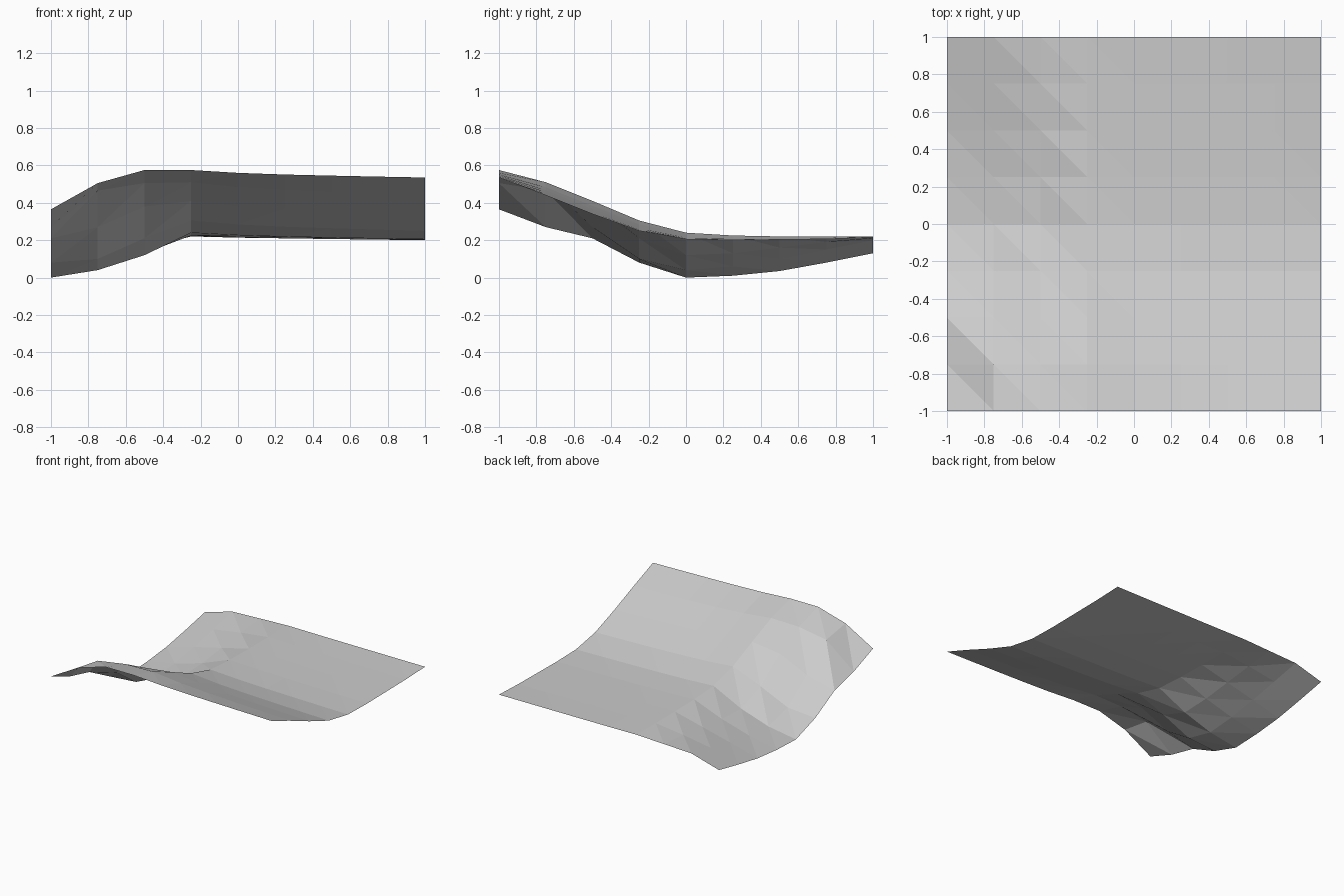
import bpy
import bmesh

default_cube = bpy.data.objects.get("Cube")
if default_cube:
    bpy.data.objects.remove(default_cube, do_unlink=True)

# Ground material
ground = bpy.data.materials.new("light grey ground")
ground.use_nodes = True
colour = (0.6, 0.6, 0.6, 1)
ground.diffuse_color = colour
shader = ground.node_tree.nodes["Principled BSDF"]
shader.inputs["Base Color"].default_value = colour
shader.inputs["Roughness"].default_value = 0.8

# Height profiles running front to back, in hundredths of a unit
bank_edge = [36.5, 27, 21, 8, 0, 1, 3.5, 8, 13]
lower_bank = [50.5, 46.5, 27, 10, 4, 6, 10, 15, 20]
upper_bank = [57.5, 50.5, 38, 21, 12, 13, 16, 19, 21]
ridge = [57.5, 51, 41, 30.5, 24, 22.5, 22, 22, 22]
plain_edge = [53.5, 44, 34, 25, 20.5, 20, 20.3, 20.6, 21.5]

# The plain eases from the ridge down to its far edge
columns = [bank_edge, lower_bank, upper_bank, ridge]
for ease in (0.62, 0.4, 0.25, 0.12, 0):
    columns.append([far + (near - far) * ease
                    for near, far in zip(ridge, plain_edge)])

# Terrain sheet, with every cell split along the same diagonal
step = 0.25
bm = bmesh.new()
grid = [[bm.verts.new((i * step - 1, j * step - 1, height / 100))
         for j, height in enumerate(column)]
        for i, column in enumerate(columns)]
for left, right in zip(grid, grid[1:]):
    for j in range(len(left) - 1):
        bm.faces.new((left[j], right[j], left[j + 1]))
        bm.faces.new((right[j], right[j + 1], left[j + 1]))

mesh = bpy.data.meshes.new("terrain_sheet")
bm.to_mesh(mesh)
bm.free()
mesh.materials.append(ground)
terrain = bpy.data.objects.new("terrain_sheet", mesh)
bpy.context.collection.objects.link(terrain)
